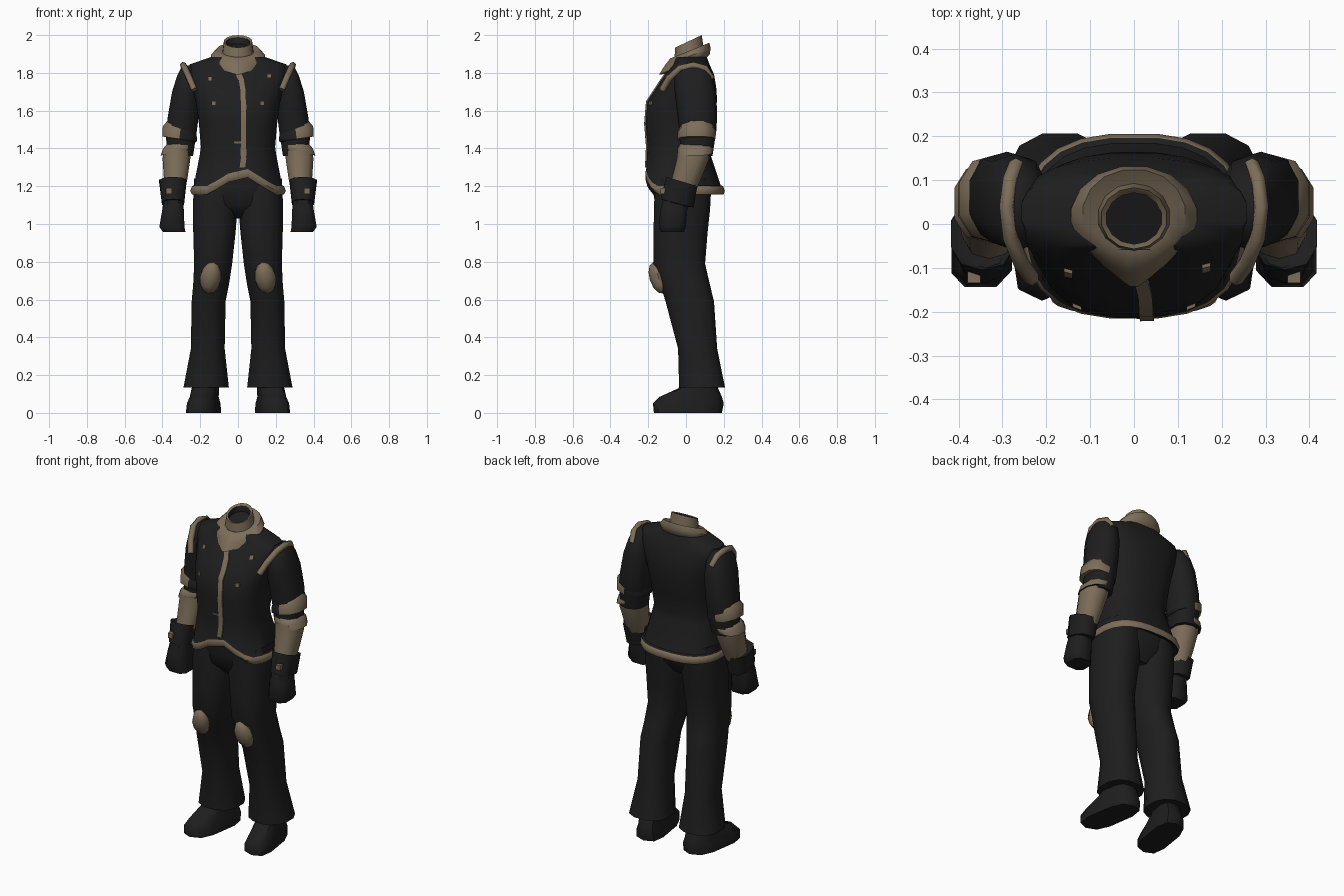
import bpy, bmesh, math
from mathutils import Vector, Matrix
from mathutils.bvhtree import BVHTree

if "Cube" in bpy.data.objects:
    bpy.data.objects.remove(bpy.data.objects["Cube"])


def material(name, rgb):
    m = bpy.data.materials.new(name)
    m.diffuse_color = (*rgb, 1)
    m.use_nodes = True
    m.node_tree.nodes["Principled BSDF"].inputs["Base Color"].default_value = m.diffuse_color
    return m


BLACK = material("black cloth", (0.013, 0.013, 0.013))
BROWN = material("tan leather", (0.205, 0.155, 0.10))


def finish(name, bm, mats, mirror=False, rule=None, angle=50):
    bmesh.ops.recalc_face_normals(bm, faces=bm.faces)
    bm.normal_update()
    for f in bm.faces:
        f.smooth = True
        if rule:
            f.material_index = int(rule(f))
    me = bpy.data.meshes.new(name)
    bm.to_mesh(me)
    me.set_sharp_from_angle(angle=math.radians(angle))
    for m in mats:
        me.materials.append(m)
    ob = bpy.data.objects.new(name, me)
    bpy.context.collection.objects.link(ob)
    if mirror:
        ob.modifiers.new("mirror", 'MIRROR').use_mirror_merge = False
    return ob


def loft(rings, n=10, p=2.4, lift=None):
    """rings: x0, x1, y0, y1, z, tilt along y, tilt along x"""
    bm = bmesh.new()
    loops = []
    for ring in rings:
        x0, x1, y0, y1, z, ty, tx = (tuple(ring) + (0, 0))[:7]
        vs = []
        for i in range(n):
            a = 2 * math.pi * (i + 0.5) / n
            u, v = (math.copysign(abs(t) ** (2 / p), t) for t in (math.cos(a), math.sin(a)))
            dx, dy = (x1 - x0) / 2 * u, (y1 - y0) / 2 * v
            co = Vector(((x0 + x1) / 2 + dx, (y0 + y1) / 2 + dy, z + ty * dy + tx * dx))
            vs.append(bm.verts.new(lift(co) if lift else co))
        loops.append(vs)
    for a, b in zip(loops, loops[1:]):
        for i in range(n):
            bm.faces.new((a[i], a[(i + 1) % n], b[(i + 1) % n], b[i]))
    bm.faces.new(loops[0])
    bm.faces.new(loops[-1])
    return bm


# Jacket with the cut-away front hem
def hem_lift(co):
    if co.z < 1.25 and co.y < 0:
        co.z += 0.11 * max(0, 1 - abs(co.x - 0.02) / 0.18)
    return co


def sym(hx, *rest):
    return (-hx, hx, *rest)


N = 24
bm = loft([sym(.20, -.17, .15, 1.19), sym(.245, -.205, .20, 1.155), sym(.255, -.217, .207, 1.175),
           sym(.245, -.213, .198, 1.20), sym(.235, -.21, .185, 1.205),
           sym(.203, -.208, .130, 1.37), sym(.198, -.205, .125, 1.41), sym(.208, -.215, .148, 1.53),
           sym(.225, -.205, .165, 1.65), sym(.24, -.165, .163, 1.71), sym(.262, -.112, .15, 1.79),
           sym(.258, -.07, .125, 1.845), sym(.14, -.06, .11, 1.885)], N, 2.6, hem_lift)
bm.faces.ensure_lookup_table()
trim = set(bm.faces[N:3 * N])
jacket_tree = BVHTree.FromBMesh(bm)
finish("jacket", bm, [BLACK, BROWN], rule=lambda f: f in trim)


def front_y(x, z):
    hit = jacket_tree.ray_cast(Vector((x, -1, z)), Vector((0, 1, 0)))[0]
    return hit.y if hit else -0.2


# Front placket and small fastenings, laid on the jacket surface
def strip(name, path, w):
    bm = bmesh.new()
    prev = None
    for x, z in path:
        row = []
        for dx, d in ((-w, .01), (-w, -.008), (w, -.008), (w, .01)):
            row.append(bm.verts.new((x + dx, front_y(x + dx, z) + d, z)))
        if prev:
            for i in range(4):
                bm.faces.new((prev[i], prev[(i + 1) % 4], row[(i + 1) % 4], row[i]))
        else:
            bm.faces.new(row)
        prev = row
    bm.faces.new(prev)
    finish(name, bm, [BROWN], angle=30)


strip("placket", [(0, 1.80), (.018, 1.76), (.026, 1.71), (.028, 1.65), (.03, 1.53),
                  (.03, 1.41), (.03, 1.36), (.022, 1.30)], .016)
for x, z in ((-.15, 1.77), (.165, 1.785), (-.13, 1.64), (.13, 1.64)):
    strip("chest_stud", [(x, z + .01), (x, z - .01)], .01)
strip("waist_clasp", [(.01, 1.437), (.01, 1.427)], .035)


# Collar and open neck
def pointed(co):
    if co.y < -.03:
        co.x *= max(0.25, 1 + (co.y + .03) * 6)
    return co


finish("collar", loft([sym(.12, -.11, .10, 1.83, .35), sym(.142, -.145, .128, 1.845, .40),
                       sym(.146, -.115, .133, 1.885, .38), sym(.118, -.085, .125, 1.918, .40),
                       sym(.08, -.06, .09, 1.91, .35)], 16, 2.1, pointed), [BROWN])
bm = loft([sym(.09, -.065, .10, 1.86, .4), sym(.076, -.057, .083, 1.967, .47),
           sym(.064, -.046, .071, 1.962, .47), sym(.064, -.046, .071, 1.93, .4)], 14, 2)
bm.faces.ensure_lookup_table()
inside = set(bm.faces[28:])
finish("neck", bm, [BROWN, BLACK], rule=lambda f: f in inside)

# Shoulder seam rolls
for s in (1, -1):
    cu = bpy.data.curves.new("shoulder_trim", 'CURVE')
    cu.dimensions = '3D'
    cu.bevel_depth, cu.bevel_resolution, cu.use_fill_caps = .018, 1, True
    pts = [(.232, -.125, 1.71), (.257, -.09, 1.77), (.282, -.03, 1.825), (.29, .04, 1.84),
           (.282, .10, 1.825), (.268, .135, 1.77)]
    sp = cu.splines.new('POLY')
    sp.points.add(len(pts) - 1)
    for q, (x, y, z) in zip(sp.points, pts):
        q.co = (s * x, y, z, 1)
    cu.materials.append(BROWN)
    bpy.context.collection.objects.link(bpy.data.objects.new("shoulder_trim", cu))

# Sleeves, elbow bands, forearms, gloves
finish("sleeve", loft([(.23, .295, -.01, .09, 1.84), (.20, .325, -.06, .14, 1.785),
                       (.195, .352, -.06, .16, 1.70), (.205, .375, -.045, .165, 1.57),
                       (.215, .385, -.035, .16, 1.49), (.235, .38, -.03, .14, 1.36)]), [BLACK], True)
finish("elbow_band_upper", loft([(.225, .375, -.02, .13, 1.445, 0, .2), (.215, .405, -.045, .155, 1.45, 0, .15),
                                 (.212, .402, -.045, .16, 1.485, 0, .35), (.22, .378, -.03, .15, 1.515, 0, .4)]),
       [BLACK, BROWN], True, lambda f: f.normal.x > 0)
finish("elbow_band_lower", loft([(.26, .38, -.02, .11, 1.37), (.245, .413, -.045, .14, 1.375, 0, -.15),
                                 (.235, .40, -.045, .145, 1.40), (.24, .375, -.03, .13, 1.425)]),
       [BLACK, BROWN], True, lambda f: f.normal.x > -.3 and f.normal.z > -.5)
finish("forearm", loft([(.245, .40, -.045, .13, 1.39), (.25, .402, -.05, .12, 1.34),
                        (.265, .395, -.075, .08, 1.24), (.28, .385, -.09, .05, 1.17)]), [BROWN], True)
finish("glove_cuff", loft([(.29, .385, -.10, .03, 1.21, -.25), (.27, .42, -.105, .06, 1.225, -.3),
                           (.283, .405, -.135, .04, 1.11, -.25), (.30, .39, -.11, .01, 1.105, -.25)]),
       [BLACK], True)
finish("hand", loft([(.29, .395, -.125, .02, 1.13), (.283, .405, -.14, .01, 1.07), (.28, .42, -.147, .003, .985),
                     (.275, .40, -.135, -.01, .957)], 8, 3), [BLACK], True)
bm = bmesh.new()
bmesh.ops.create_cube(bm, size=1, matrix=Matrix.Translation((.365, -.12, 1.175)) @ Matrix.Diagonal((.03, .03, .03, 1)))
finish("glove_buckle", bm, [BROWN], True)

# Trousers
finish("trouser_seat", loft([sym(.10, -.10, .08, 1.03), sym(.20, -.165, .125, 1.10),
                             sym(.225, -.178, .14, 1.18), sym(.19, -.185, .12, 1.36)], 16), [BLACK])
finish("trouser_leg", loft([(.01, .235, -.165, .14, 1.24), (.0, .243, -.175, .132, 1.08),
                            (.01, .24, -.175, .118, .95), (.028, .235, -.175, .105, .79),
                            (.045, .24, -.14, .13, .68), (.063, .248, -.112, .152, .59),
                            (.068, .252, -.045, .168, .34), (.045, .292, -.04, .21, .135),
                            (.085, .25, -.02, .17, .14)], 12), [BLACK], True)

# Knee pads
bm = bmesh.new()
place = (Matrix.Translation((.145, -.148, .715)) @ Matrix.Rotation(-.18, 4, 'Y') @ Matrix.Rotation(.3, 4, 'X')
         @ Matrix.Diagonal((.056, .045, .088, 1)))
bmesh.ops.create_uvsphere(bm, u_segments=8, v_segments=6, radius=1, matrix=place)
finish("knee_pad", bm, [BROWN], True)


# Shoes, toes turned outward
def splay(co):
    co.x -= .15 * co.y
    co.z = max(0, co.z)
    return co


finish("shoe", loft([(.10, .268, -.17, .19, 0), (.105, .262, -.175, .20, .05), (.115, .25, -.14, .19, .085),
                     (.115, .25, -.04, .17, .13), (.12, .24, -.02, .15, .17)], 10, 3, splay), [BLACK], True)
